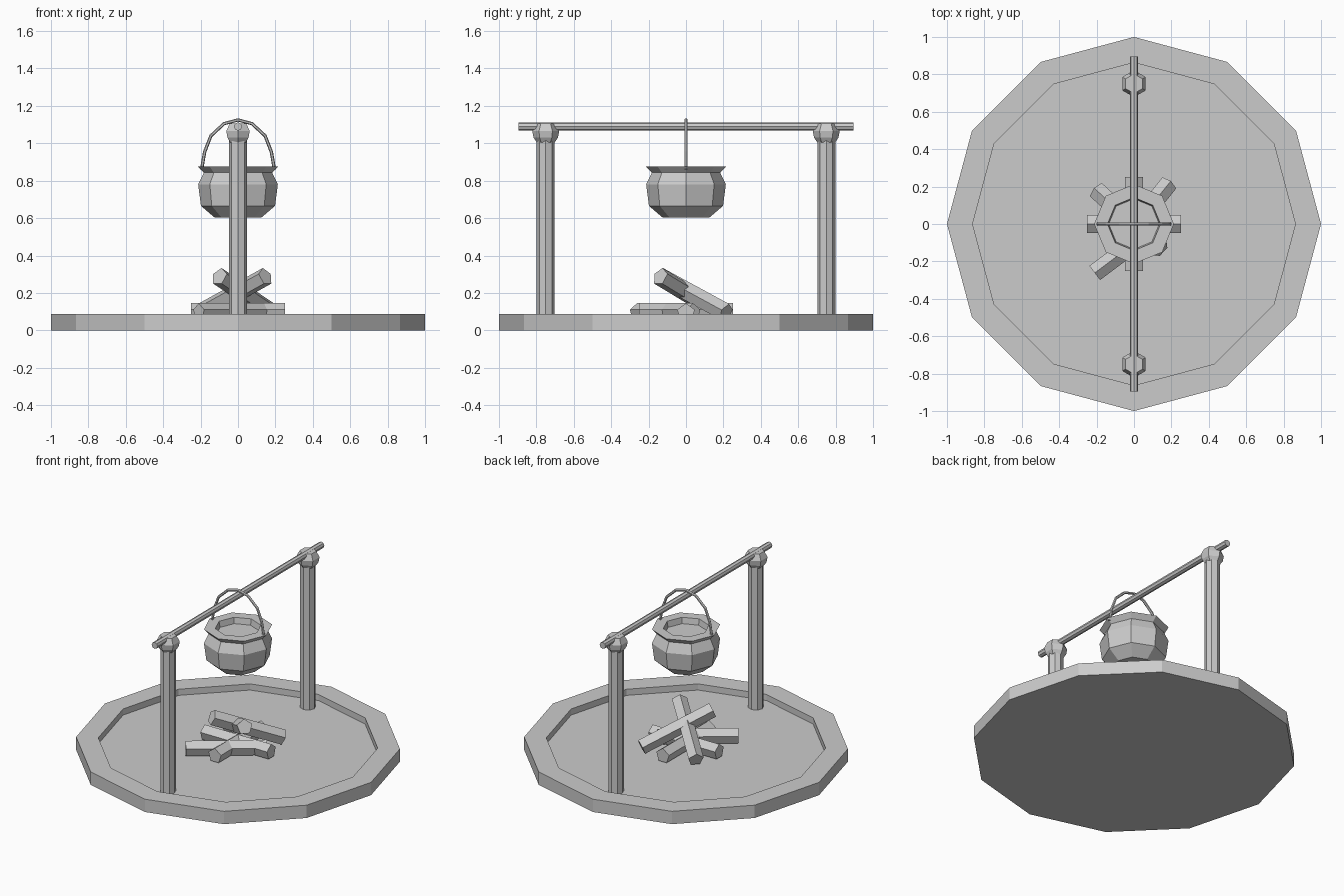
import bpy, bmesh
from math import sin, cos, pi
from mathutils import Vector

if "Cube" in bpy.data.objects:
    bpy.data.objects.remove(bpy.data.objects["Cube"])


def finish(name, bm):
    bmesh.ops.recalc_face_normals(bm, faces=bm.faces)
    me = bpy.data.meshes.new(name)
    bm.to_mesh(me)
    bm.free()
    ob = bpy.data.objects.new(name, me)
    bpy.context.collection.objects.link(ob)
    return ob


def skin(name, rings):
    """Join point rings into a closed solid with capped ends."""
    bm = bmesh.new()
    rows = [[bm.verts.new(p) for p in ring] for ring in rings]
    n = len(rows[0])
    for a, b in zip(rows, rows[1:]):
        for i in range(n):
            j = (i + 1) % n
            bm.faces.new((a[i], a[j], b[j], b[i]))
    bm.faces.new(rows[0])
    bm.faces.new(rows[-1])
    return finish(name, bm)


def lathe(name, profile, sides, x=0, y=0, turn=0):
    """Turn an (r, z) profile around a vertical axis."""
    angles = [turn + 2 * pi * i / sides for i in range(sides)]
    return skin(name, [[(x + r * cos(a), y + r * sin(a), z) for a in angles]
                       for r, z in profile])


def rod(name, start, end, r, sides):
    """Straight prism with one edge on its upper side."""
    p, q = Vector(start), Vector(end)
    d = (q - p).normalized()
    side = d.cross(Vector((0, 0, 1))).normalized()
    up = side.cross(d)
    offs = [r * (cos(2 * pi * i / sides) * up + sin(2 * pi * i / sides) * side)
            for i in range(sides)]
    return skin(name, [[c + o for o in offs] for c in (p, q)])


FLOOR = 0.045

# Hearth disc with raised rim
lathe("hearth_base", [(1, 0), (1, 0.087), (0.863, 0.087), (0.863, FLOOR)], 12)

# Two posts with swollen heads
for label, y in (("front", -0.75), ("back", 0.75)):
    lathe(label + "_post", [(0.048, FLOOR), (0.048, 1.05)], 8, y=y)
    lathe(label + "_post_head",
          [(0.048, 1.005), (0.065, 1.03), (0.072, 1.065), (0.052, 1.105)],
          6, y=y, turn=pi / 2)

# Crossbar
rod("crossbar", (0, -0.895, 1.09), (0, 0.895, 1.09), 0.022, 8)

# Pot with flared rim and sunken inside
lathe("pot", [(0.125, 0.603), (0.198, 0.665), (0.213, 0.78), (0.183, 0.843),
              (0.213, 0.875), (0.142, 0.875), (0.135, 0.835)], 8)

# Pot handle arching over the crossbar
half = [(0.195, 0.86), (0.178, 0.955), (0.145, 1.04), (0.075, 1.105)]
path = [(-x, z) for x, z in half] + [(0, 1.125)] + half[::-1]
rings = []
for i, (x, z) in enumerate(path):
    a, b = path[max(i - 1, 0)], path[min(i + 1, len(path) - 1)]
    t = Vector((b[0] - a[0], 0, b[1] - a[1])).normalized()
    nrm = Vector((-t.z, 0, t.x))
    rings.append([Vector((x, 0, z)) + 0.009 * (cos(k * pi / 3) * nrm
                  + sin(k * pi / 3) * Vector((0, 1, 0))) for k in range(6)])
skin("pot_handle", rings)

# Firewood: three flat logs and two leaning ones
logs = [((-0.25, 0, 0.095), (0.25, 0, 0.095)),
        ((0, -0.25, 0.095), (0, 0.25, 0.095)),
        ((-0.21, -0.262, 0.095), (0.19, 0.038, 0.095)),
        ((-0.1, -0.138, 0.287), (0.185, 0.215, 0.095)),
        ((0.147, -0.138, 0.287), (-0.2, 0.18, 0.095))]
for i, (p, q) in enumerate(logs):
    rod("log_%d" % (i + 1), p, q, 0.05, 5)
